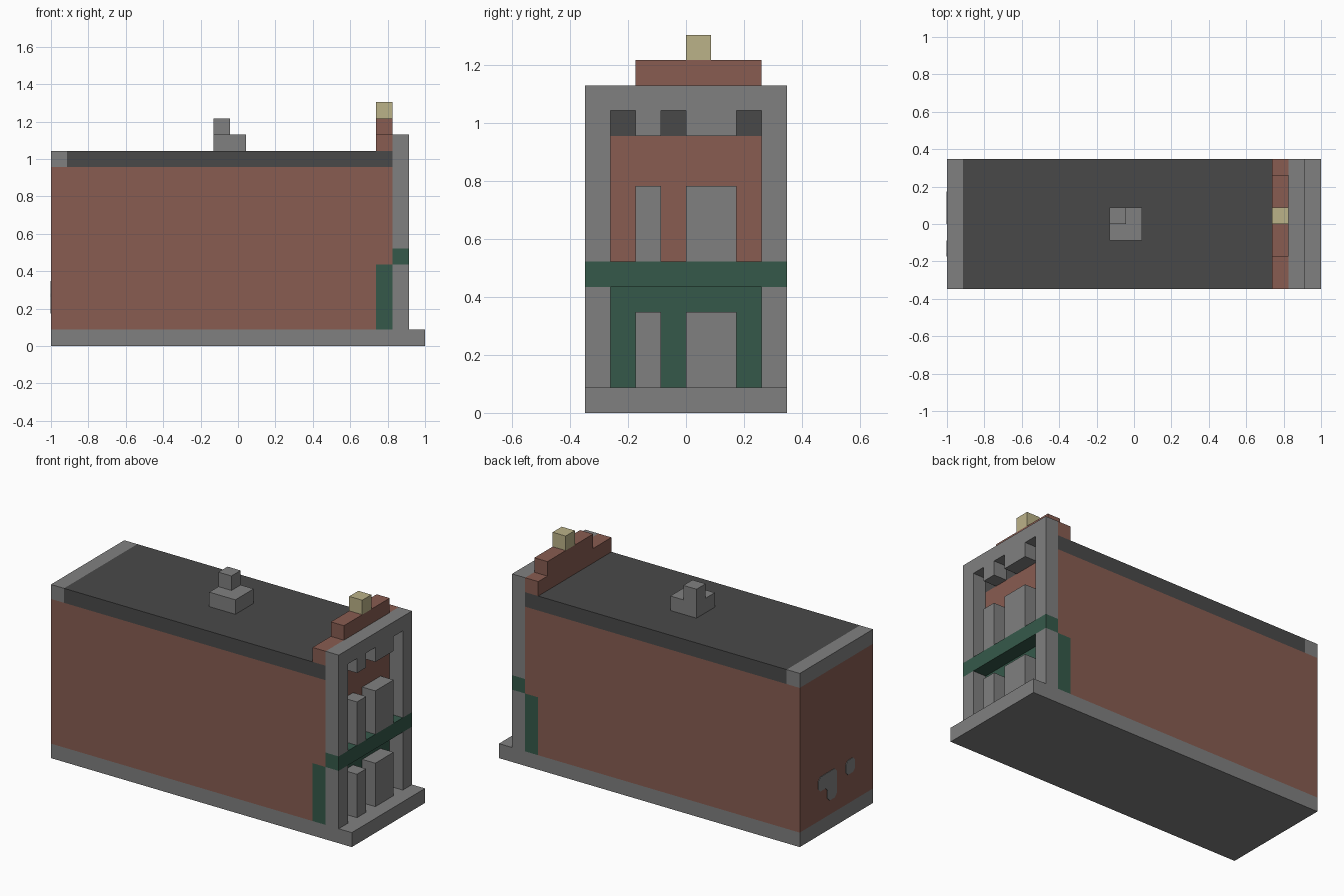
import bpy
import bmesh
from mathutils import Vector

cube = bpy.data.objects.get("Cube")
if cube:
    bpy.data.objects.remove(cube, do_unlink=True)

U = 2 / 23                      # one block of the building grid
ORIGIN = Vector((-1, 0, 0))     # x counts from the rear wall, y from the middle


def srgb(r, g, b):
    return [((c / 255 + 0.055) / 1.055) ** 2.4 for c in (r, g, b)] + [1]


def material(name, rgb):
    m = bpy.data.materials.new(name)
    m.use_nodes = True
    m.diffuse_color = srgb(*rgb)
    m.node_tree.nodes["Principled BSDF"].inputs["Base Color"].default_value = m.diffuse_color
    return m


stone = material("grey stone", (128, 128, 128))
slate = material("dark slate", (73, 73, 73))
brick = material("red brick", (136, 92, 81))
green = material("green paint", (53, 89, 74))
sand = material("pale sand", (187, 178, 136))


def finish(name, bm, mat):
    bmesh.ops.recalc_face_normals(bm, faces=bm.faces)
    mesh = bpy.data.meshes.new(name)
    bm.to_mesh(mesh)
    bm.free()
    mesh.materials.append(mat)
    obj = bpy.data.objects.new(name, mesh)
    bpy.context.collection.objects.link(obj)
    return obj


def box(name, mat, x, y, z):
    """Box spanning three (low, high) ranges in grid blocks."""
    bm = bmesh.new()
    bmesh.ops.create_cube(bm, size=1)
    for v in bm.verts:
        v.co = ORIGIN + U * Vector(
            [lo + (hi - lo) * (c + 0.5) for c, (lo, hi) in zip(v.co, (x, y, z))])
    return finish(name, bm, mat)


def rear_plate(name, mat, outline):
    """Thin plate with softened corners on the rear wall."""
    bm = bmesh.new()
    points = [Vector(p) for p in outline]
    verts = []
    for i, p in enumerate(points):
        for q in (points[i - 1], points[(i + 1) % len(points)]):
            y, z = p + (q - p).normalized() * 0.22
            verts.append(bm.verts.new(ORIGIN + Vector((-0.003, y * U, z * U))))
    face = bm.faces.new(verts)
    solid = bmesh.ops.extrude_face_region(bm, geom=[face])
    for v in solid["geom"]:
        if isinstance(v, bmesh.types.BMVert):
            v.co.x += 0.006
    return finish(name, bm, mat)


FULL = (-4, 4)
FACADE = (21, 22)
SHOP = (20, 21)

# Main volume
box("base_slab", stone, (0, 23), FULL, (0, 1))
box("brick_body", brick, (0, 20), FULL, (1, 11))
box("shop_wall", green, SHOP, FULL, (1, 5))
box("upper_front_wall", brick, SHOP, FULL, (5, 11))
box("roof_slab", slate, (1, 21), FULL, (11, 12))
box("rear_roof_edge", stone, (0, 1), FULL, (11, 12))

# Facade frame
box("cornice", green, FACADE, FULL, (5, 6))
box("top_beam", stone, FACADE, FULL, (12, 13))
for side, y in (("right", (-4, -3)), ("left", (3, 4))):
    box(f"lower_{side}_pillar", stone, FACADE, y, (1, 5))
    box(f"upper_{side}_pillar", stone, FACADE, y, (6, 12))

# Brackets under the top beam
for i, y in enumerate(((-2, -1), (0, 2))):
    box(f"beam_bracket_{i + 1}", stone, FACADE, y, (11, 12))

# Doors and windows on both floors
for floor, z in (("shop", (1, 4)), ("upper", (6, 9))):
    box(f"{floor}_narrow_panel", stone, FACADE, (-2, -1), z)
    box(f"{floor}_wide_panel", stone, FACADE, (0, 2), z)

# Stepped parapet
box("parapet_lower_step", brick, SHOP, FULL, (12, 13))
box("parapet_upper_step", brick, SHOP, (-2, 3), (13, 14))
box("parapet_cap", sand, SHOP, (0, 1), (14, 15))

# Rooftop vent
box("vent_base", stone, (10, 12), (-1, 1), (12, 13))
box("vent_stack", stone, (10, 11), (0, 1), (13, 14))

# Patches on the rear wall
rear_plate("rear_corner_patch", stone,
           [(0, 2), (1, 2), (1, 3), (2, 3), (2, 4), (0, 4)])
rear_plate("rear_small_patch", stone, [(-2, 3), (-1, 3), (-1, 4), (-2, 4)])
